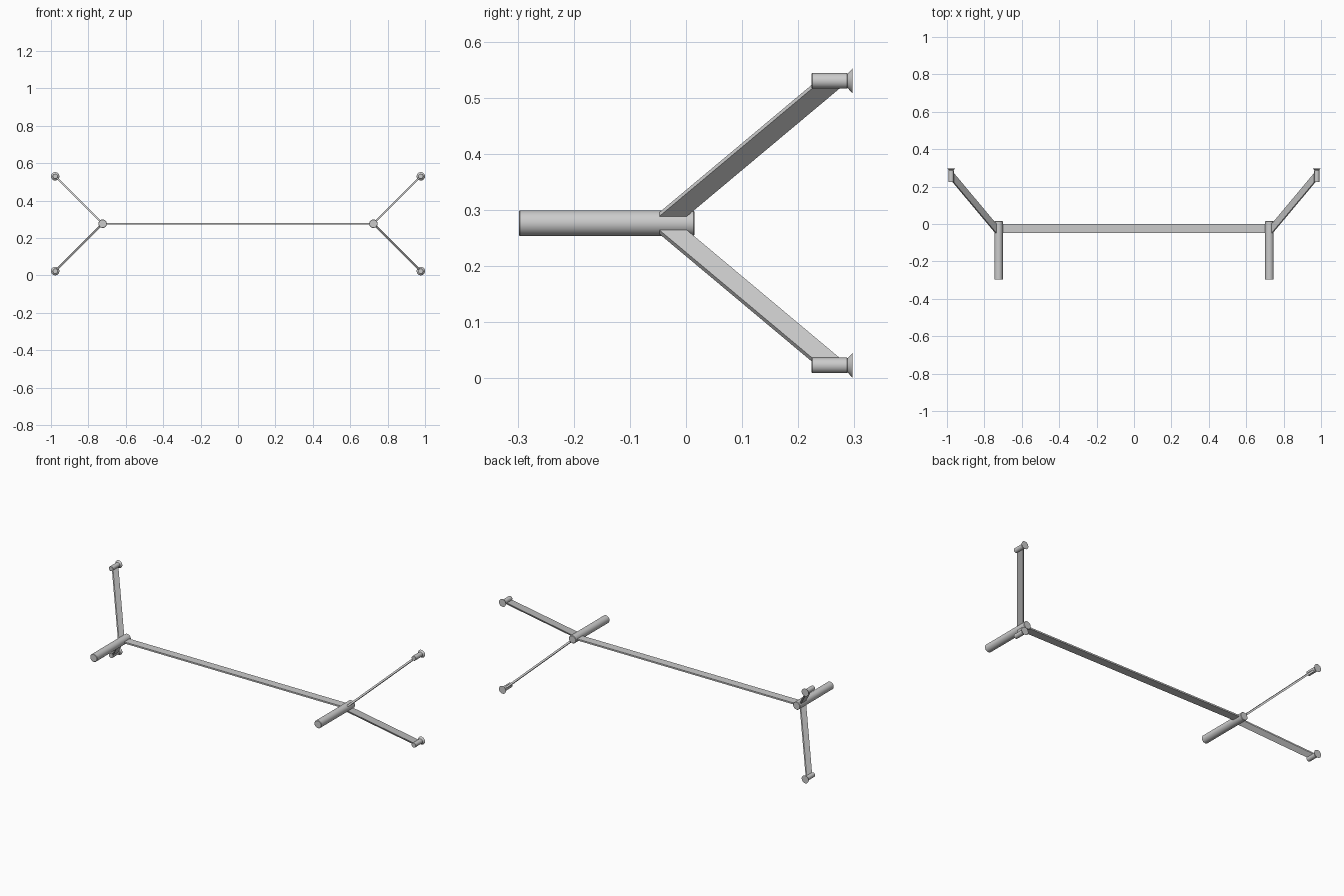
import bpy, bmesh, math
from mathutils import Vector

if "Cube" in bpy.data.objects:
    bpy.data.objects.remove(bpy.data.objects["Cube"])

HUB_X, MID_Z = 0.724, 0.2765      # hub position
FOOT_X, FOOT_D = 0.9775, 0.2535   # foot position and z offset from the hub
HUB_R, FOOT_R = 0.0228, 0.0138


def finish(name, bm, smooth=False):
    bmesh.ops.recalc_face_normals(bm, faces=bm.faces)
    me = bpy.data.meshes.new(name)
    bm.to_mesh(me)
    bm.free()
    ob = bpy.data.objects.new(name, me)
    bpy.context.collection.objects.link(ob)
    if smooth:
        bpy.ops.object.select_all(action='DESELECT')
        ob.select_set(True)
        bpy.context.view_layer.objects.active = ob
        bpy.ops.object.shade_smooth_by_angle(angle=math.radians(30))
    return ob


def lathe(name, x, z, profile, n=32):
    """Closed solid turned about a y axis; profile is (y, radius) pairs."""
    bm = bmesh.new()
    rings = [[bm.verts.new((x + r * math.cos(2 * math.pi * i / n), y,
                            z + r * math.sin(2 * math.pi * i / n)))
              for i in range(n)] for y, r in profile]
    for a, b in zip(rings, rings[1:]):
        for i in range(n):
            j = (i + 1) % n
            bm.faces.new((a[i], a[j], b[j], b[i]))
    bm.faces.new(rings[0])
    bm.faces.new(rings[-1])
    return finish(name, bm, True)


def flat_bar(name, p, q, width, thick):
    """Bar from p to q, width along +y, ends cut parallel to y (sheared)."""
    p, q = Vector(p), Vector(q)
    d = q - p
    side = Vector((-d.z, 0, d.x)).normalized() * thick / 2
    wide = Vector((0, width, 0))
    bm = bmesh.new()
    ends = [[bm.verts.new(v) for v in (c - side, c + side, c + side + wide, c - side + wide)]
            for c in (p, q)]
    for i in range(4):
        j = (i + 1) % 4
        bm.faces.new((ends[0][i], ends[0][j], ends[1][j], ends[1][i]))
    bm.faces.new(ends[0])
    bm.faces.new(ends[1])
    return finish(name, bm)


# long crossbar between the hubs
flat_bar("crossbar", (-HUB_X, -0.047, MID_Z), (HUB_X, -0.047, MID_Z), 0.048, 0.009)

# arm reach: y position as a function of distance along the diagonal
full = FOOT_D * math.sqrt(2)
slope = (0.225 + 0.047) / (full - FOOT_R - HUB_R)
arm_y = lambda d: -0.047 + slope * (d - HUB_R)
d0, d1 = 0.015, full - 0.006

for sx, side in ((-1, "left"), (1, "right")):
    # hub rod with small bevelled ends
    b = 0.002
    lathe("hub_rod_" + side, sx * HUB_X, MID_Z,
          [(-0.298, HUB_R - b), (-0.298 + b, HUB_R), (0.015 - b, HUB_R), (0.015, HUB_R - b)])
    for sz, level in ((-1, "lower"), (1, "upper")):
        tag = level + "_" + side
        pt = lambda d: (sx * (HUB_X + d * math.sqrt(0.5)), arm_y(d),
                        MID_Z + sz * d * math.sqrt(0.5))
        flat_bar("arm_" + tag, pt(d0), pt(d1), 0.049, 0.010)
        # foot barrel and flared pad
        fx, fz = sx * FOOT_X, MID_Z + sz * FOOT_D
        lathe("foot_barrel_" + tag, fx, fz,
              [(0.224, FOOT_R - 0.001), (0.225, FOOT_R), (0.287, FOOT_R), (0.288, FOOT_R - 0.001)])
        lathe("foot_pad_" + tag, fx, fz,
              [(0.286, 0.010), (0.288, 0.0125), (0.297, 0.0225)])
